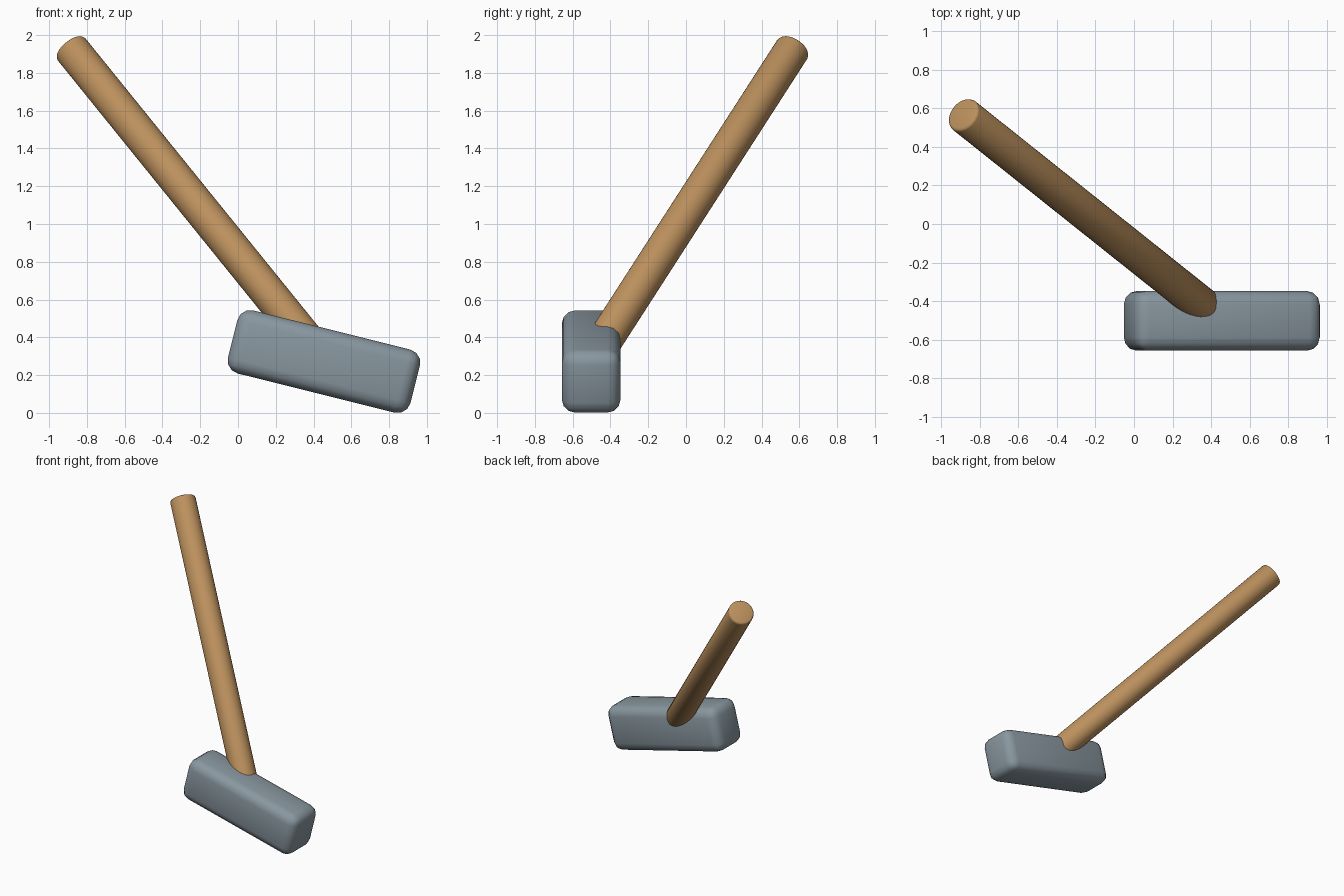
import bpy
import math
from mathutils import Vector

if "Cube" in bpy.data.objects:
    bpy.data.objects.remove(bpy.data.objects["Cube"])


def material(name, rgb):
    m = bpy.data.materials.new(name)
    m.diffuse_color = (*rgb, 1.0)
    m.use_nodes = True
    m.node_tree.nodes["Principled BSDF"].inputs["Base Color"].default_value = m.diffuse_color
    return m


def finish(obj, name, mat, bevel, segments):
    """Name, colour, round the edges and shade smooth."""
    obj.name = name
    obj.data.materials.append(mat)
    mod = obj.modifiers.new("rounded_edges", 'BEVEL')
    mod.width = bevel
    mod.segments = segments
    mod.limit_method = 'ANGLE'
    mod.angle_limit = math.radians(40)
    obj.data.polygons.foreach_set("use_smooth", [True] * len(obj.data.polygons))


wood = material("warm wood", (0.50, 0.28, 0.11))
steel = material("blue grey steel", (0.25, 0.31, 0.35))

# Head: rounded block lying tilted on its lower corner
head_centre = Vector((0.455, -0.502, 0.272))
bpy.ops.mesh.primitive_cube_add(size=1, location=head_centre,
                                rotation=(0, math.radians(14), 0))
head = bpy.context.object
head.scale = (0.996, 0.31, 0.344)
bpy.ops.object.transform_apply(location=False, rotation=False, scale=True)
finish(head, "hammer_head", steel, 0.07, 3)

# Handle: round shaft from inside the head to the raised tip
tip = Vector((-0.888, 0.568, 1.933))
axis = tip - head_centre
bpy.ops.mesh.primitive_cylinder_add(vertices=32, radius=0.094, depth=axis.length,
                                    location=(tip + head_centre) / 2)
handle = bpy.context.object
handle.rotation_euler = axis.to_track_quat('Z', 'Y').to_euler()
finish(handle, "handle", wood, 0.015, 2)
